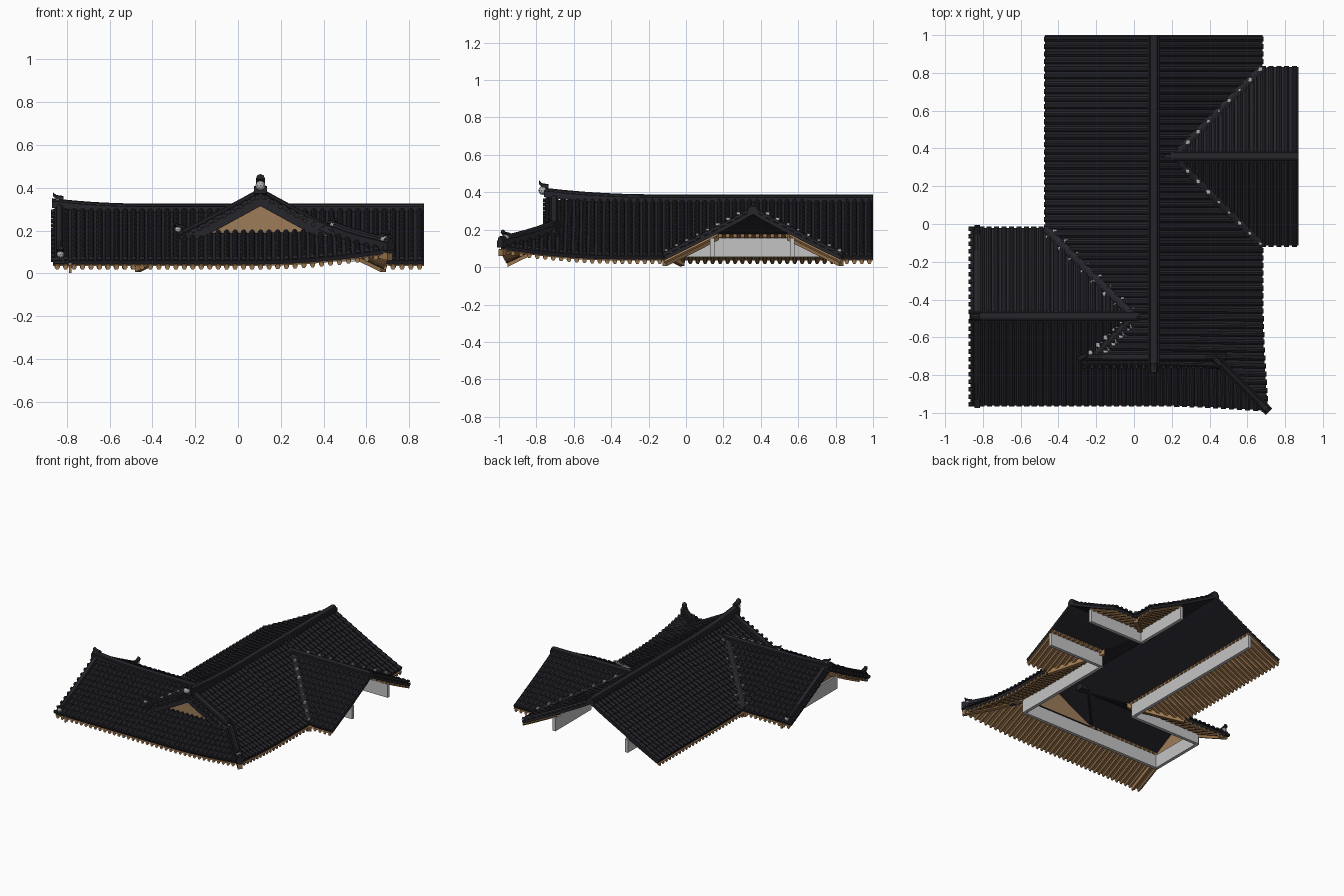
import bpy, bmesh, math, random
from mathutils import Vector

if "Cube" in bpy.data.objects:
    bpy.data.objects.remove(bpy.data.objects["Cube"])
random.seed(3)

def mat(name, c):
    m = bpy.data.materials.new(name)
    m.diffuse_color = (*c, 1)
    m.use_nodes = True
    m.node_tree.nodes["Principled BSDF"].inputs["Base Color"].default_value = m.diffuse_color
    return m

TILE = mat("dark roof tile", (0.018, 0.018, 0.024))
WOOD = mat("brown timber", (0.33, 0.18, 0.075))
TAN = mat("tan gable board", (0.34, 0.2, 0.1))
WHITE = mat("white plaster", (0.55, 0.55, 0.55))
GREY = mat("grey mortar", (0.42, 0.42, 0.43))

def finish(name, bm, m):
    bmesh.ops.recalc_face_normals(bm, faces=bm.faces)
    me = bpy.data.meshes.new(name)
    bm.to_mesh(me)
    bm.free()
    me.materials.append(m)
    ob = bpy.data.objects.new(name, me)
    bpy.context.collection.objects.link(ob)
    return ob

# Roof height by distance from the eave, and the upturned front right corner
def f(d):
    return 0.06 + 0.48 * d + 0.07 * d * d

def warp(x, y, z):
    t = max(0, 1 - math.hypot(x - 0.68, y + 0.96) / 0.6) ** 2
    return Vector((x + 0.03 * t, y - 0.03 * t, z + 0.055 * t))

def sweep(bm, pts, prof):
    rings = []
    for i, p in enumerate(pts):
        t = pts[min(i + 1, len(pts) - 1)] - pts[max(i - 1, 0)]
        side = Vector((t.y, -t.x, 0)).normalized()
        rings.append([bm.verts.new(p + side * u + Vector((0, 0, v))) for u, v in prof])
    n = len(prof)
    for a, b in zip(rings, rings[1:]):
        for j in range(n):
            bm.faces.new((a[j], a[(j + 1) % n], b[(j + 1) % n], b[j]))
    bm.faces.new(rings[0])
    bm.faces.new(rings[-1])

def box(bm, lo, hi):
    c = [(a + b) / 2 for a, b in zip(lo, hi)]
    vs = bmesh.ops.create_cube(bm, size=1)["verts"]
    for v in vs:
        v.co = Vector([c[i] + v.co[i] * (hi[i] - lo[i]) for i in range(3)])

# Roof slopes: plan position from (s along eave, d up the slope) and covered d ranges
TOP, WL, WR, G = 0.575, 0.47, 0.4725, 0.2

def main_left(y):
    if y < -0.7: return [(G, TOP)]
    if y < -0.49: return [(y + 0.96, TOP)]
    return [(max(0, -0.02 - y), TOP)]

def main_right(y):
    if y < -0.755: return [(0, y + 0.96)]
    if y < -0.115 or y > 0.83: return [(0, TOP)]
    return [(min(y + 0.115, 0.83 - y), TOP)]

def wing_back(x):
    return [(max(0, x + 0.47), WL)]

def front(x):
    if x < -0.21: return [(0, WL)]
    if x < 0: return [(0, 0.26), (x + 0.47, WL)]
    return [(0, min(0.26, 0.68 - x))]

def wing_right(x):
    return [(max(0, 0.68 - x), WR)]

slopes = [
    (lambda s, d: (-0.47 + d, s), -0.755, 1.0, main_left),
    (lambda s, d: (0.68 - d, s), -0.96, 1.0, main_right),
    (lambda s, d: (s, -0.02 - d), -0.865, 0.0, wing_back),
    (lambda s, d: (s, -0.96 + d), -0.865, 0.68, front),
    (lambda s, d: (s, -0.115 + d), 0.21, 0.87, wing_right),
    (lambda s, d: (s, 0.83 - d), 0.21, 0.87, wing_right)]

sheet, soffit, tiles, rafters = [bmesh.new() for _ in range(4)]

def strip(bm, P, e0, e1, r0, r1, dz):
    n = max(1, math.ceil((max(r0[1] - r0[0], r1[1] - r1[0])) / 0.06))
    rows = []
    for i in range(n + 1):
        row = []
        for s, (a, b) in ((e0, r0), (e1, r1)):
            d = a + (max(a, b) - a) * i / n
            row.append(bm.verts.new(warp(*P(s, d), f(d) + dz)))
        rows.append(row)
    for p, q in zip(rows, rows[1:]):
        face = bm.faces.new((p[0], p[1], q[1], q[0]))
        face.normal_update()
        if face.normal.z < 0:
            face.normal_flip()

ARC = [(0.0135 * math.cos(math.pi * k / 5), 0.016 * math.sin(math.pi * k / 5)) for k in range(6)]
ROD = [(0.012 * math.cos(math.pi * k / 3), 0.012 * math.sin(math.pi * k / 3)) for k in range(6)]
for P, s0, s1, segs in slopes:
    n = round((s1 - s0) / 0.04)
    w = (s1 - s0) / n
    for i in range(n):
        e0, e1, mid = s0 + i * w, s0 + (i + 1) * w, s0 + (i + 0.5) * w
        R, A, B = segs(mid), segs(e0 + 1e-4), segs(e1 - 1e-4)
        for k, (a, b) in enumerate(R):
            r0 = A[k] if len(A) == len(R) else (a, b)
            r1 = B[k] if len(B) == len(R) else (a, b)
            strip(sheet, P, e0, e1, r0, r1, 0)
            # overlapping cover tiles
            d = a
            while d < b - 0.005:
                e = min(b, d + 0.042)
                sweep(tiles, [warp(*P(mid, d - 0.006), f(d) + 0.004), warp(*P(mid, e), f(e) - 0.001)], ARC)
                d = e
            # timber eaves
            if a < 0.27 and b > 0.02 and not (a == G):
                lim = lambda r: (min(r[0], 0.28), min(r[1], 0.28))
                strip(soffit, P, e0, e1, lim(r0), lim(r1), -0.025)
                h = min(b, 0.28)
                sweep(rafters, [warp(*P(mid, a + (h - a) * q / 3), f(a + (h - a) * q / 3) - 0.032)
                                for q in range(4)], ROD)

bmesh.ops.remove_doubles(sheet, verts=sheet.verts, dist=0.0005)
me = bpy.data.meshes.new("roof_deck")
sheet.to_mesh(me)
sheet.free()
me.materials.append(TILE)
deck = bpy.data.objects.new("roof_deck", me)
bpy.context.collection.objects.link(deck)
sol = deck.modifiers.new("thickness", "SOLIDIFY")
sol.thickness, sol.offset = 0.02, -1

# Verge tiles on the front gable and the left wing end
for k in range(10):
    d = G + 0.01 + k * 0.039
    for x in (-0.47 + d, 0.68 - d):
        sweep(tiles, [Vector((x, -0.765, f(d) + 0.004)), Vector((x, -0.70, f(d) + 0.004))], ROD)
for k in range(12):
    d = 0.005 + k * 0.04
    for y in (-0.96 + d, -0.02 - d):
        sweep(tiles, [Vector((-0.875, y, f(d))), Vector((-0.82, y, f(d)))], ROD)
finish("cover_tiles", tiles, TILE)
finish("eave_boards", soffit, WOOD)

# Hip and valley rafters under the corners
BEAM = [(-0.016, -0.055), (0.016, -0.055), (0.016, -0.02), (-0.016, -0.02)]
for x, y, sx, sy in ((0.68, -0.96, -1, 1), (0.68, -0.115, -1, 1), (0.68, 0.83, -1, -1), (-0.47, -0.02, 1, -1)):
    sweep(rafters, [warp(x + sx * d, y + sy * d, f(d)) for d in (0, 0.14, 0.28)], BEAM)
finish("rafters", rafters, WOOD)

# Ridges
ridges = bmesh.new()
def cap(w, h):
    return [(-w, -0.02), (-w, h * 0.45), (-w * 0.7, h * 0.5), (-w * 0.6, h * 0.8), (-w * 0.25, h),
            (w * 0.25, h), (w * 0.6, h * 0.8), (w * 0.7, h * 0.5), (w, h * 0.45), (w, -0.02)]
steps = [i / 16 for i in range(17)]
sweep(ridges, [Vector((0.105, -0.76 + 1.76 * t, f(TOP) + 0.035 * max(0, 1 - t * 3) ** 2)) for t in steps], cap(0.031, 0.03))
sweep(ridges, [Vector((-0.87 + 0.95 * t, -0.49, f(WL) + 0.025 * max(0, 1 - t * 2.2) ** 2)) for t in steps], cap(0.03, 0.025))
sweep(ridges, [Vector((0.14 + 0.73 * t, 0.3575, f(WR))) for t in steps], cap(0.03, 0.025))
for sgn, c in ((1, -0.47), (-1, 0.68)):     # gable rakes
    sweep(ridges, [Vector((c + sgn * d, -0.705, f(d) + 0.008)) for d in (0.19, 0.3, 0.4, 0.5, TOP)], cap(0.024, 0.033))
for c, sgn in ((-0.96, 1), (-0.02, -1)):    # left wing end
    sweep(ridges, [Vector((-0.835, c + sgn * d, f(d) + 0.006)) for d in (0.0, 0.12, 0.24, 0.36, WL)], cap(0.022, 0.03))
sweep(ridges, [warp(0.685 - d, -0.965 + d, f(max(d, 0)) + 0.01) for d in (0, 0.06, 0.12, 0.18, 0.25)], cap(0.024, 0.04))

# Valleys, with mortar patches along both sides
mortar = bmesh.new()
valleys = [((0.68, -0.115), (-1, 1), 0, 0.44, 0.055), ((0.68, 0.83), (-1, -1), 0, 0.44, 0.055),
           ((-0.47, -0.02), (1, -1), 0, 0.46, 0.06), ((-0.47, -0.96), (1, 1), 0.23, 0.46, 0.02)]
for (x, y), (sx, sy), a, b, gap in valleys:
    sweep(ridges, [Vector((x + sx * d, y + sy * d, f(d))) for d in (a, (a + b) / 2, b)],
          [(-0.022, -0.01), (-0.02, 0.018), (0, 0.024), (0.02, 0.018), (0.022, -0.01)])
    d = a + 0.03
    while d < b:
        for o in (-0.02, 0.02):
            r = 0.006 + random.random() * 0.005
            c = Vector((x + sx * d + o * sy * sx * -sx, y + sy * d + o * sx * sx, f(d) + 0.016))
            box(mortar, c - Vector((r, r, 0.008)), c + Vector((r, r, 0.007)))
        d += gap
finish("ridges_and_valleys", ridges, TILE)

# Ridge-end ornaments: mortar plug plus a curled dark tile
horns = bmesh.new()
ends = [((0.105, -0.765, 0.41), (0, -1), 0.03), ((-0.845, -0.49, 0.335), (-1, 0), 0.024),
        ((-0.28, -0.71, 0.205), (-1, -0.5), 0.02), ((0.44, -0.725, 0.215), (1, -1), 0.02),
        ((0.685, -0.965, 0.158), (1, -1), 0.024), ((-0.83, -0.955, 0.088), (0, -1), 0.022),
        ((-0.83, -0.025, 0.088), (0, 1), 0.022), ((0.13, 0.3575, 0.318), (-1, 0), 0.024),
        ((0.06, -0.49, 0.318), (1, 0), 0.024)]
for p, dr, r in ends:
    p, dr = warp(*p) if p[2] > 0.2 else Vector(p), Vector((*dr, 0)).normalized()
    vs = bmesh.ops.create_icosphere(mortar, subdivisions=2, radius=r * 0.8)["verts"]
    for v in vs:
        v.co += p
    sweep(horns, [p - dr * 0.03 + Vector((0, 0, r * 0.5)), p + dr * 0.005 + Vector((0, 0, r * 0.7)),
                  p + dr * 0.02 + Vector((0, 0, r * 1.2))],
          [(-r * 0.7, -0.004), (-r * 0.5, r * 0.4), (0, r * 0.6), (r * 0.5, r * 0.4), (r * 0.7, -0.004)])
finish("ridge_end_tiles", horns, TILE)
finish("mortar_patches", mortar, GREY)

# Front gable panel and its dark verge boards
def panel(name, pts, m):
    bm = bmesh.new()
    bm.faces.new([bm.verts.new(p) for p in pts])
    return finish(name, bm, m)
panel("front_gable_panel", [(-0.22, -0.692, 0.175), (0.43, -0.692, 0.175), (0.105, -0.692, 0.34)], TAN)
verge = bmesh.new()
for sgn, c in ((1, -0.47), (-1, 0.68)):
    sweep(verge, [Vector((c + sgn * d, -0.745, f(d))) for d in (G, 0.4, TOP)],
          [(-0.01, -0.045), (0.01, -0.045), (0.01, 0), (-0.01, 0)])
finish("front_gable_verge", verge, TILE)

# Left wing gable: barge boards and infill
barge = bmesh.new()
for c, sgn in ((-0.96, 1), (-0.02, -1)):
    sweep(barge, [Vector((-0.785, c + sgn * d, f(d))) for d in (0.005, 0.16, 0.32, WL)],
          [(-0.006, -0.062), (0.006, -0.062), (0.006, -0.015), (-0.006, -0.015)])
finish("barge_boards", barge, WOOD)
panel("left_gable_panel", [(-0.778, -0.72, 0.145), (-0.778, -0.26, 0.145), (-0.778, -0.49, 0.27)], TAN)

# Upper wall strips below the rafters
walls = bmesh.new()
for x0, y0, x1, y1 in ((0.41, 0.567, 0.41, 1), (0.41, 0.567, 0.87, 0.567), (0.41, 0.14, 0.87, 0.14),
                       (0.41, -0.69, 0.41, 0.14), (-0.78, -0.69, 0.41, -0.69), (-0.78, -0.69, -0.78, -0.25),
                       (-0.78, -0.25, -0.2, -0.25), (-0.2, -0.25, -0.2, 1)):
    tx, ty = (0.012, 0) if x0 == x1 else (0, 0.012)
    box(walls, (x0 - tx, y0 - ty, 0.055), (x1 + tx, y1 + ty, 0.155))
finish("wall_strips", walls, WHITE)
